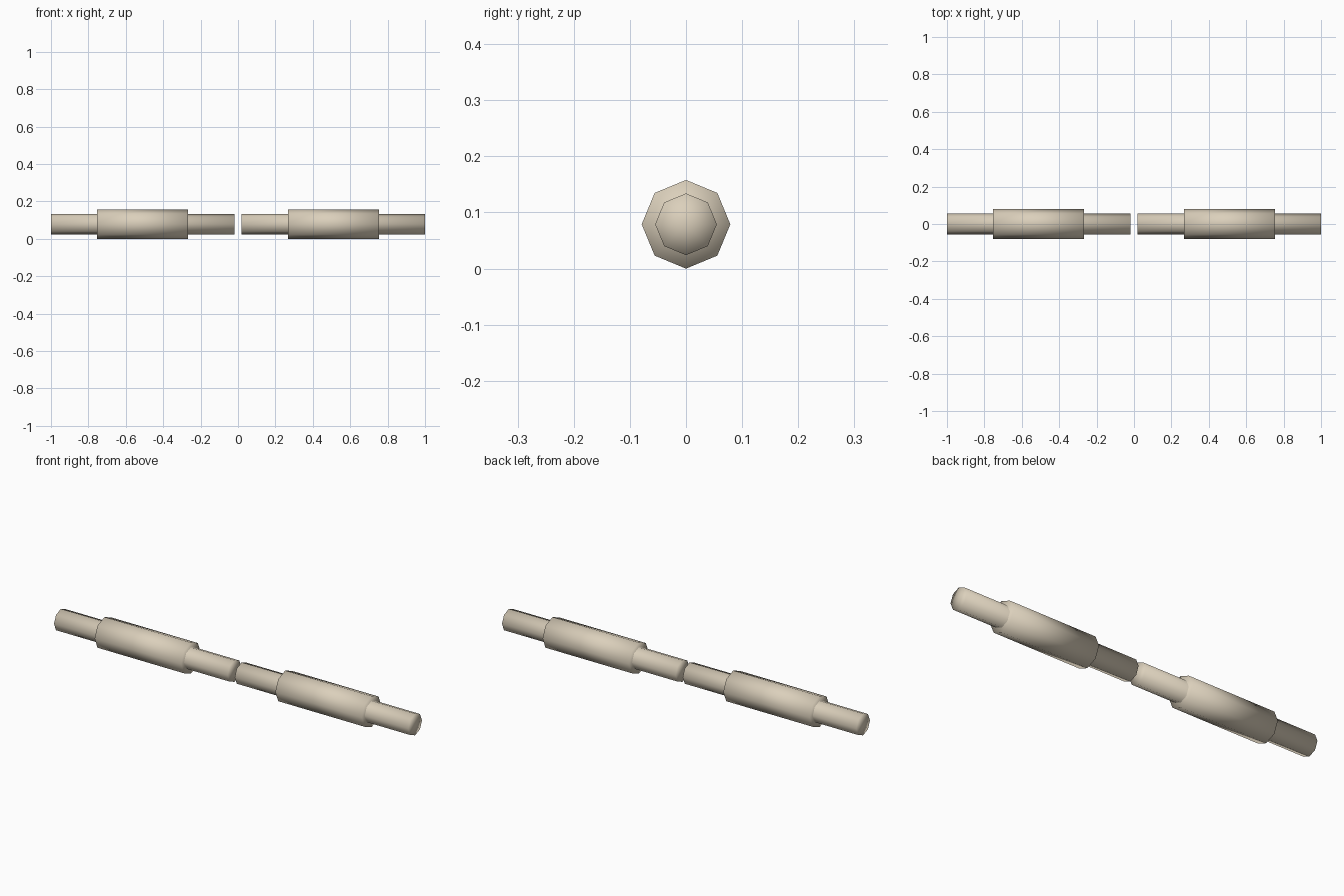
import bpy
import bmesh
from math import pi
from mathutils import Matrix

cube = bpy.data.objects.get("Cube")
if cube:
    bpy.data.objects.remove(cube, do_unlink=True)

SIDES = 8
ROLLER_RADIUS = 0.079
HANDLE_RADIUS = 0.055

# Pale wood shared by every part
wood = bpy.data.materials.new("pale_wood")
wood.use_nodes = True
colour = (0.71, 0.63, 0.50, 1)
wood.diffuse_color = colour
wood.node_tree.nodes["Principled BSDF"].inputs["Base Color"].default_value = colour


def rod(name, x_start, x_end, radius):
    """Smooth-shaded eight-sided rod lying along x, with fan caps."""
    bm = bmesh.new()
    bmesh.ops.create_cone(
        bm, cap_ends=True, cap_tris=True, segments=SIDES,
        radius1=radius, radius2=radius, depth=x_end - x_start,
        matrix=Matrix.Rotation(pi / 2, 4, "Y"))
    for face in bm.faces:
        face.smooth = True
    mesh = bpy.data.meshes.new(name)
    bm.to_mesh(mesh)
    bm.free()
    mesh.materials.append(wood)
    obj = bpy.data.objects.new(name, mesh)
    obj.location = ((x_start + x_end) / 2, 0, ROLLER_RADIUS)
    bpy.context.collection.objects.link(obj)
    return obj


# Two pins end to end: a thin handle rod through a thicker roller
for side, centre in (("right", -0.51), ("left", 0.51)):
    rod(f"{side}_handle_rod", centre - 0.49, centre + 0.49, HANDLE_RADIUS)
    rod(f"{side}_roller", centre - 0.244, centre + 0.244, ROLLER_RADIUS)
